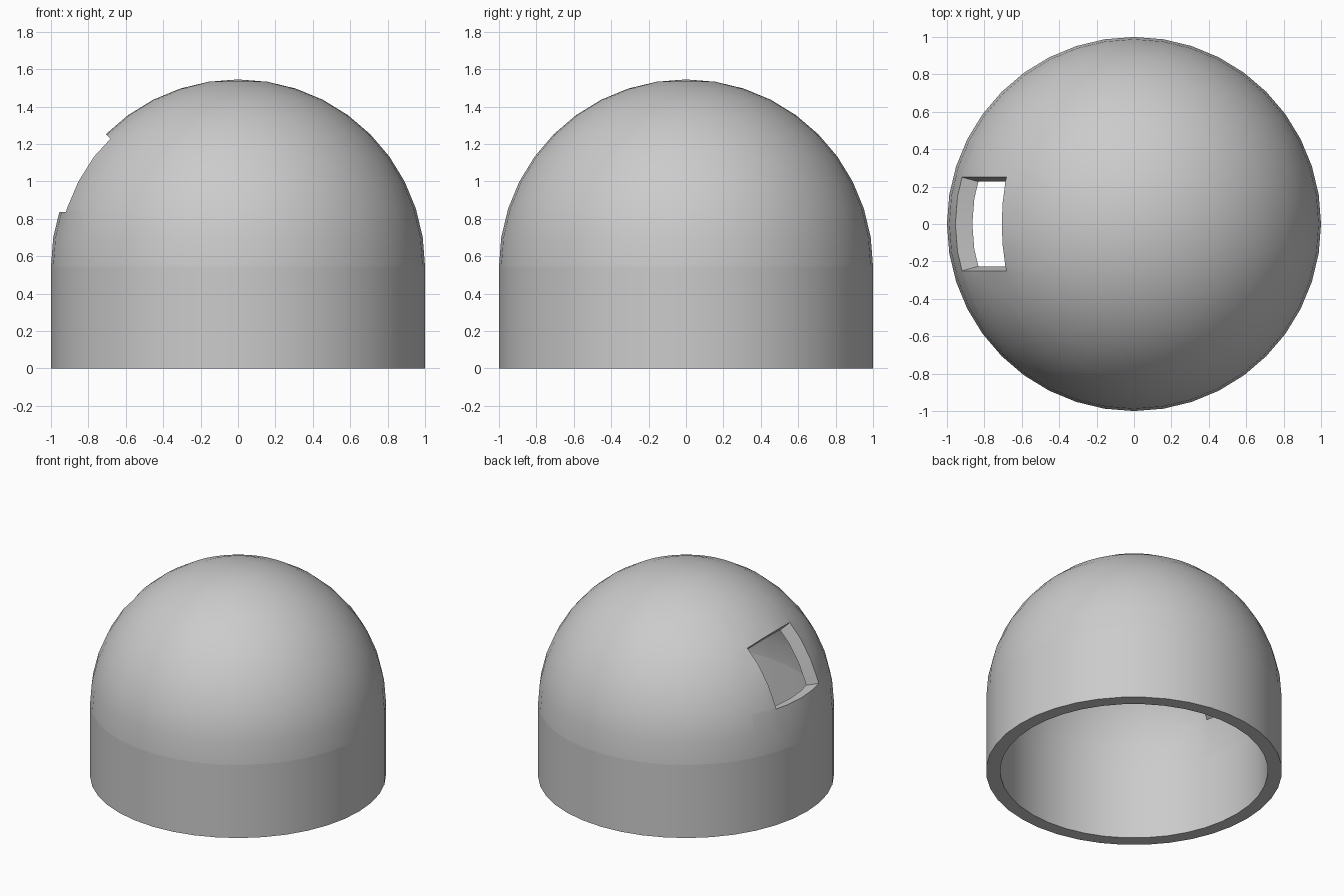
import bpy, bmesh, math
from mathutils import Vector

if "Cube" in bpy.data.objects:
    bpy.data.objects.remove(bpy.data.objects["Cube"])

SIDES = 40        # segments around
SPRING = 0.545    # height where the dome starts
INNER = 0.905     # inner radius (outer is 1)
SILL = 0.837      # window sill height
HALF = 0.25       # half the window width

bm = bmesh.new()

# Outer skin: lathe a straight wall followed by a quarter circle
steps = SIDES // 4
profile = [(1, 0)] + [(math.cos(a), SPRING + math.sin(a))
                      for a in (i * math.pi / 2 / steps for i in range(steps + 1))]
verts = [bm.verts.new((x, 0, z)) for x, z in profile]
edges = [bm.edges.new(p) for p in zip(verts, verts[1:])]
bmesh.ops.spin(bm, geom=verts + edges, cent=(0, 0, 0), axis=(0, 0, 1),
               angle=2 * math.pi, steps=SIDES)
bmesh.ops.remove_doubles(bm, verts=bm.verts, dist=1e-4)
bmesh.ops.dissolve_degenerate(bm, edges=bm.edges, dist=1e-4)

# Window: slice its four edges into the left side, then drop the faces inside
planes = [((0, HALF, 0), (0, 1, 0)), ((0, -HALF, 0), (0, 1, 0)),
          ((0, 0, SILL), (0, 0, 1)), ((0, 0, SPRING), (1, 0, 1))]
for co, no in planes:
    near = [f for f in bm.faces
            if (c := f.calc_center_median()).x < -0.5 and abs(c.y) < 0.45 and c.z > 0.68]
    geom = set(near)
    for f in near:
        geom.update(f.edges)
        geom.update(f.verts)
    bmesh.ops.bisect_plane(bm, geom=list(geom), dist=1e-5, plane_co=co,
                           plane_no=Vector(no).normalized())


def in_window(f):
    c = f.calc_center_median()
    return c.x < -0.5 and abs(c.y) < HALF and c.z > SILL and c.z - SPRING < -c.x


bmesh.ops.delete(bm, geom=[f for f in bm.faces if in_window(f)], context='FACES')

# Inner skin: shrink a copy, then close the rim and the window reveals
outer_faces = list(bm.faces)
rim = [e for e in bm.edges if e.is_boundary]
inner = {}
for v in list(bm.verts):
    z = v.co.z if v.co.z < SPRING else SPRING + (v.co.z - SPRING) * INNER
    inner[v] = bm.verts.new((v.co.x * INNER, v.co.y * INNER, z))
for f in outer_faces:
    bm.faces.new([inner[v] for v in reversed(f.verts)])
for e in rim:
    a, b = e.verts
    bm.faces.new((a, b, inner[b], inner[a]))
bmesh.ops.recalc_face_normals(bm, faces=bm.faces)

# Crisp shading seam between wall and dome
for e in bm.edges:
    if all(abs(v.co.z - SPRING) < 1e-4 for v in e.verts):
        e.smooth = False

mesh = bpy.data.meshes.new("dome_shell")
bm.to_mesh(mesh)
bm.free()
dome = bpy.data.objects.new("dome_shell", mesh)
bpy.context.collection.objects.link(dome)
bpy.context.view_layer.objects.active = dome
dome.select_set(True)
bpy.ops.object.shade_smooth_by_angle(angle=math.radians(30))
